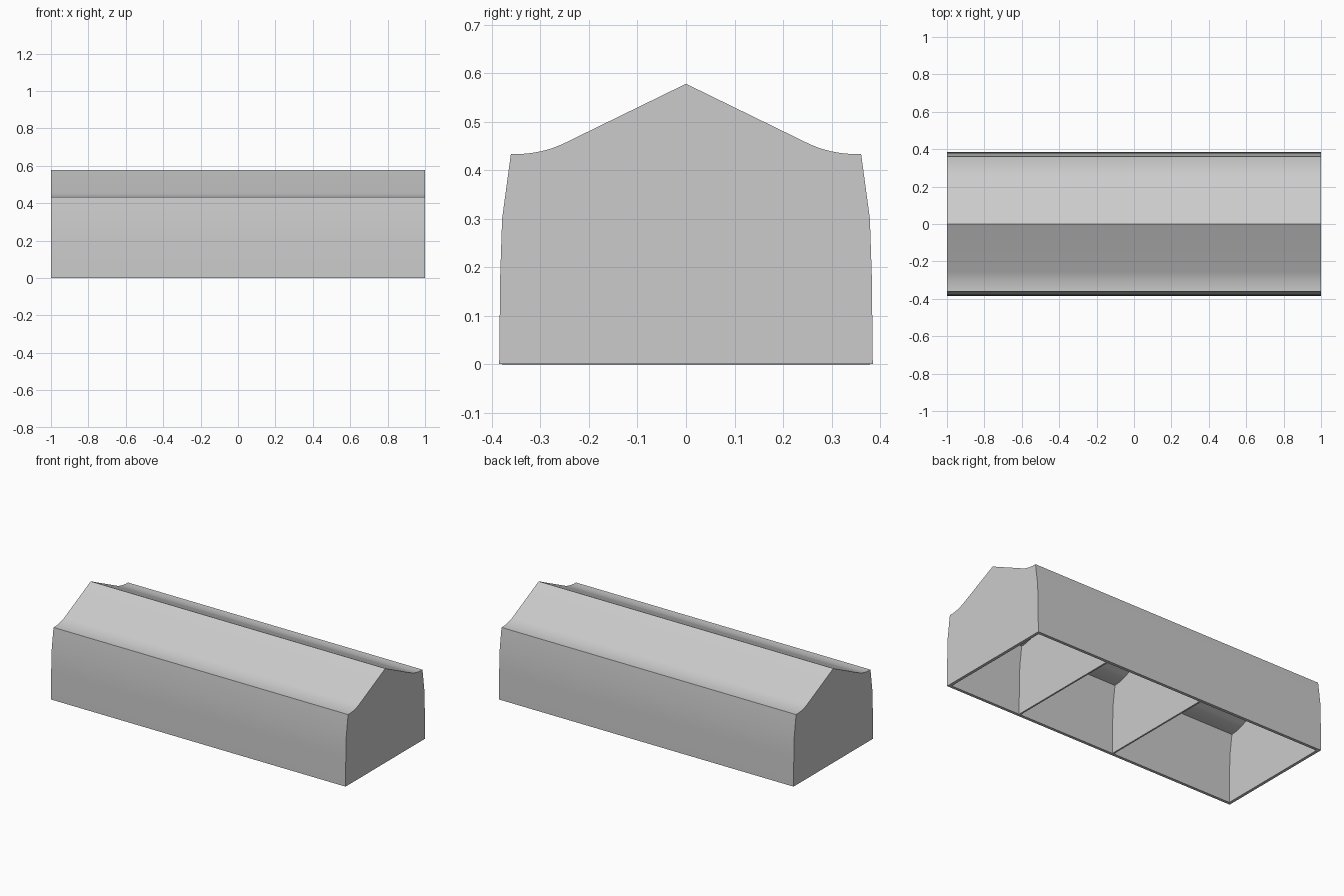
import bpy
import bmesh

cube = bpy.data.objects.get("Cube")
if cube:
    bpy.data.objects.remove(cube, do_unlink=True)

# Plain grey finish
grey = bpy.data.materials.new("plain_grey")
grey.use_nodes = True
colour = (0.6, 0.6, 0.6, 1)
grey.diffuse_color = colour
grey.node_tree.nodes["Principled BSDF"].inputs["Base Color"].default_value = colour

# Half cross-section (y, z): wall foot, flared eave, straight slope, ridge
HALF = [(0.385, 0), (0.383, 0.18), (0.379, 0.3), (0.361, 0.433), (0.343, 0.433),
        (0.32, 0.435), (0.298, 0.439), (0.276, 0.445), (0.256, 0.453), (0, 0.578)]
PROFILE = HALF + [(-y, z) for y, z in reversed(HALF[:-1])]


def extrude_profile(name, profile, x0, x1, floor):
    """Prism along x with end caps, optionally closed underneath."""
    bm = bmesh.new()
    ends = [[bm.verts.new((x, y, z)) for y, z in profile] for x in (x0, x1)]
    for ring in ends:
        bm.faces.new(ring)
    n = len(profile)
    for i in range(n if floor else n - 1):
        j = (i + 1) % n
        bm.faces.new((ends[0][i], ends[0][j], ends[1][j], ends[1][i]))
    bmesh.ops.recalc_face_normals(bm, faces=bm.faces)
    # An open shell still has to face outwards
    cap = next(f for f in bm.faces if len(f.verts) == n)
    if cap.normal.x * (cap.calc_center_median().x - (x0 + x1) / 2) < 0:
        bmesh.ops.reverse_faces(bm, faces=bm.faces)
    mesh = bpy.data.meshes.new(name)
    bm.to_mesh(mesh)
    bm.free()
    mesh.materials.append(grey)
    obj = bpy.data.objects.new(name, mesh)
    bpy.context.collection.objects.link(obj)
    return obj


def activate(obj):
    bpy.ops.object.select_all(action="DESELECT")
    obj.select_set(True)
    bpy.context.view_layer.objects.active = obj


# Hollow building shell, open underneath
shell = extrude_profile("building_shell", PROFILE, -1, 1, False)
walls = shell.modifiers.new("wall_thickness", "SOLIDIFY")
walls.thickness = 0.018
walls.offset = -1
walls.use_even_offset = True
activate(shell)
bpy.ops.object.modifier_apply(modifier=walls.name)
bpy.ops.object.shade_smooth_by_angle()

# Two cross walls, their edges buried in the shell
inner = [(y * 0.975, z * 0.98) for y, z in PROFILE]
for name, x in (("partition_left", 0.5), ("partition_right", -0.16)):
    extrude_profile(name, inner, x - 0.005, x + 0.005, True)
